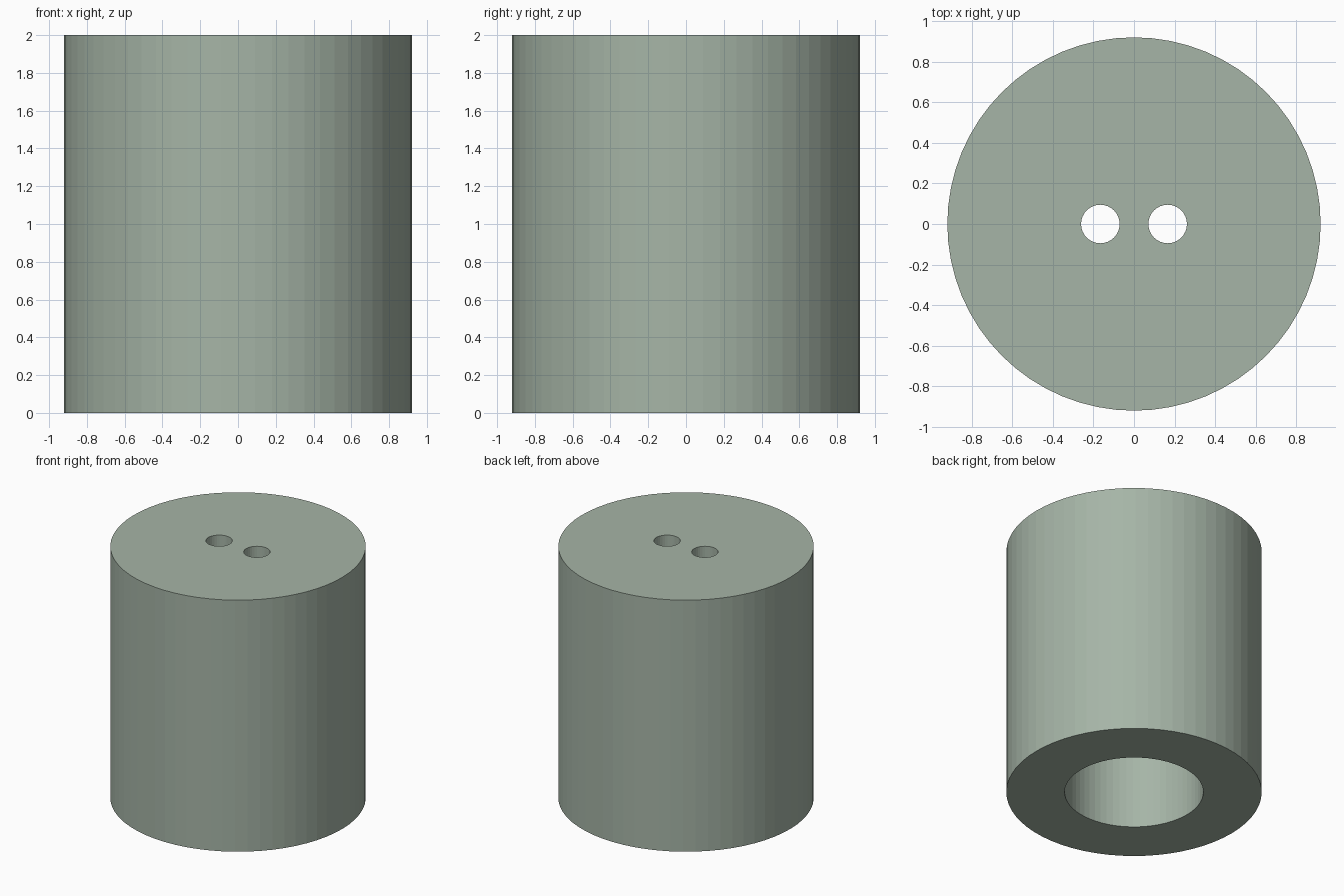
import bpy

if "Cube" in bpy.data.objects:
    bpy.data.objects.remove(bpy.data.objects["Cube"])

R, H = 0.92, 2.0
BORE_R, BORE_DEPTH = 0.5, 1.5
HOLE_R, HOLE_X = 0.095, 0.166


def cylinder(name, radius, z0, z1, x=0.0, sides=64):
    bpy.ops.mesh.primitive_cylinder_add(
        vertices=sides, radius=radius, depth=z1 - z0, location=(x, 0, (z0 + z1) / 2))
    obj = bpy.context.object
    obj.name = name
    return obj


# Solid outer body in grey-green
body = cylinder("sleeve_body", R, 0, H)
mat = bpy.data.materials.new("grey_green")
mat.diffuse_color = (0.38, 0.46, 0.385, 1)
mat.use_nodes = True
mat.node_tree.nodes["Principled BSDF"].inputs["Base Color"].default_value = mat.diffuse_color
body.data.materials.append(mat)

# Wide blind bore from below and two small holes through the top
cutters = [cylinder("bore_cutter", BORE_R, -0.2, BORE_DEPTH)]
for side, sx in (("left", -1), ("right", 1)):
    cutters.append(cylinder(side + "_hole_cutter", HOLE_R, BORE_DEPTH - 0.2, H + 0.2, sx * HOLE_X, 32))

# Cut the openings, then drop the cutters
for c in cutters:
    c.hide_render = True
    c.data.materials.append(mat)
    mod = body.modifiers.new(c.name, 'BOOLEAN')
    mod.operation = 'DIFFERENCE'
    mod.solver = 'EXACT'
    mod.object = c
bpy.context.view_layer.objects.active = body
for c in cutters:
    bpy.ops.object.modifier_apply(modifier=c.name)
    bpy.data.objects.remove(c, do_unlink=True)
